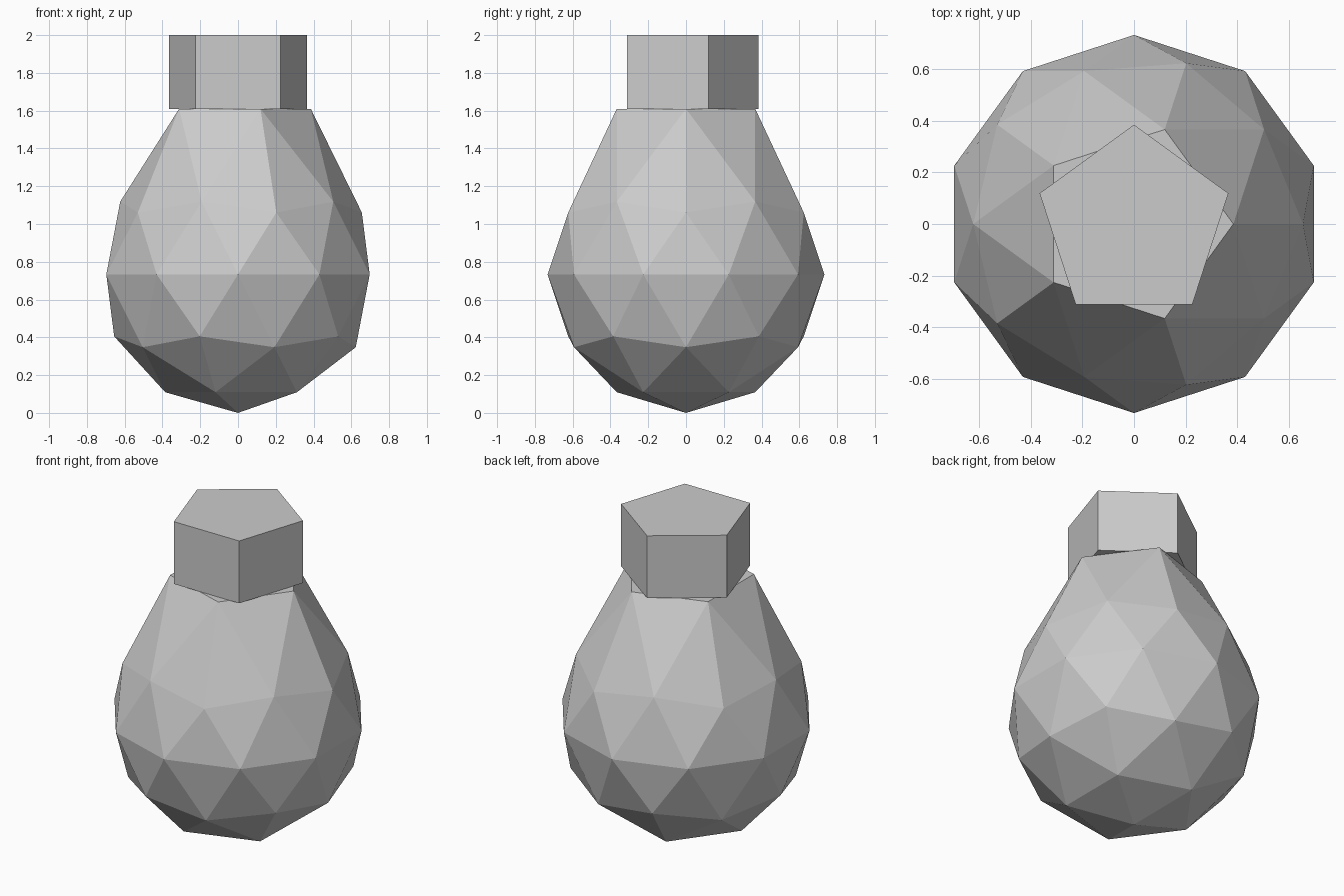
import bpy
import bmesh
import math
from mathutils import Matrix

cube = bpy.data.objects.get("Cube")
if cube:
    bpy.data.objects.remove(cube, do_unlink=True)

R = 0.733          # bulb radius
NECK_Z = 1.61      # height where bulb meets cap
TOP_Z = 2.0

grey = bpy.data.materials.new("plain_grey")
grey.use_nodes = True
colour = (0.6, 0.6, 0.6, 1)
grey.diffuse_color = colour
grey.node_tree.nodes["Principled BSDF"].inputs["Base Color"].default_value = colour


def finish(bm, name):
    bmesh.ops.recalc_face_normals(bm, faces=bm.faces)
    mesh = bpy.data.meshes.new(name)
    bm.to_mesh(mesh)
    bm.free()
    mesh.materials.append(grey)
    obj = bpy.data.objects.new(name, mesh)
    bpy.context.collection.objects.link(obj)
    return obj


# Faceted bulb: icosphere with its crown pulled up into a flat neck
bm = bmesh.new()
bmesh.ops.create_icosphere(bm, subdivisions=2, radius=R,
                           matrix=Matrix.Translation((0, 0, R)))
for v in bm.verts:
    if v.co.z > R * 1.7:
        v.co.z = NECK_Z
finish(bm, "bulb_body")

# Five-sided cap with one corner pointing to the back
bm = bmesh.new()
bmesh.ops.create_cone(bm, cap_ends=True, segments=5, radius1=0.385, radius2=0.385,
                      depth=TOP_Z - NECK_Z)
corner = max(bm.verts, key=lambda v: v.co.y)
turn = math.pi / 2 - math.atan2(corner.co.y, corner.co.x)
bmesh.ops.rotate(bm, verts=bm.verts, matrix=Matrix.Rotation(turn, 3, "Z"))
bmesh.ops.translate(bm, verts=bm.verts, vec=(0, 0, (TOP_Z + NECK_Z) / 2))
finish(bm, "neck_cap")
